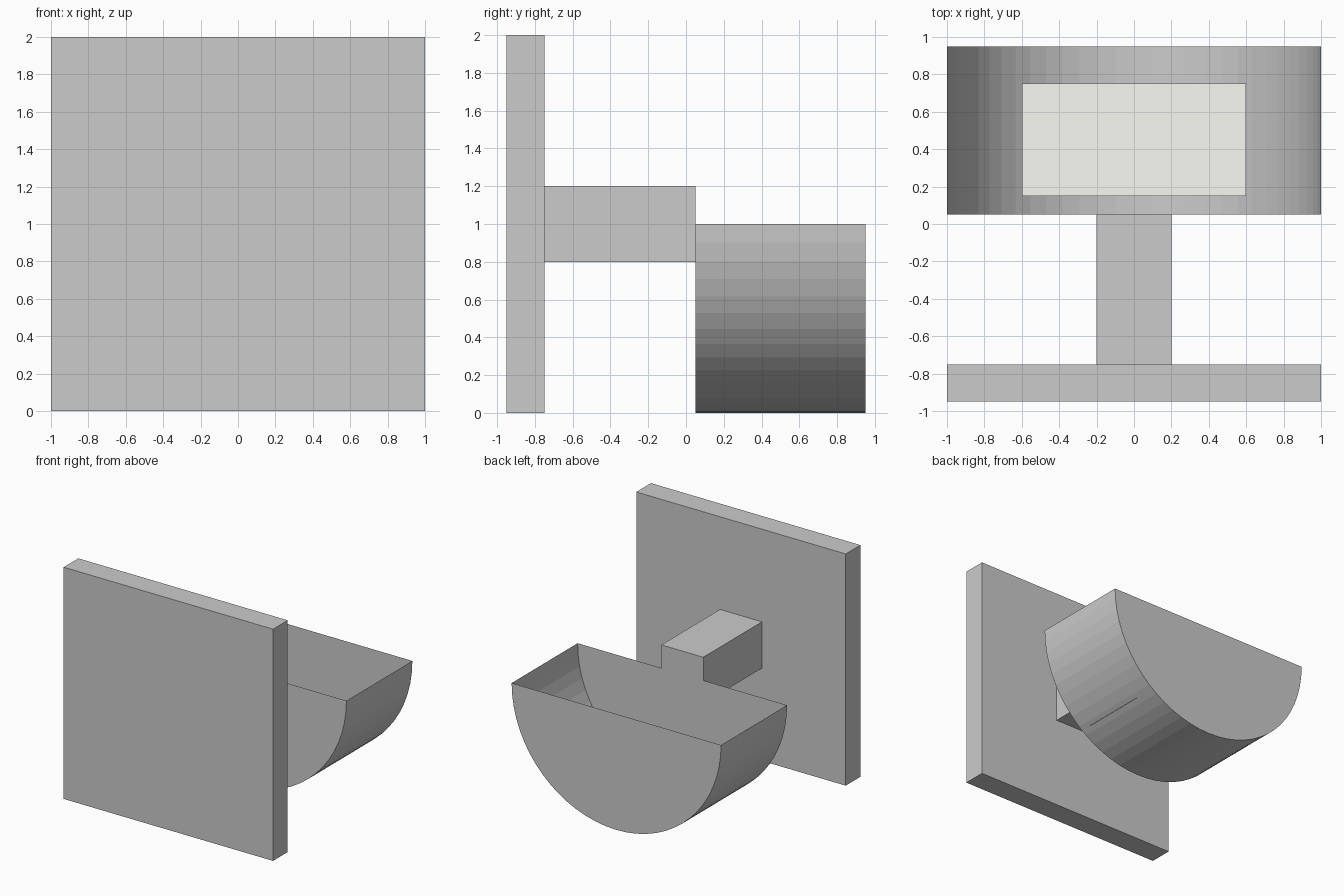
import bpy, bmesh, math

if "Cube" in bpy.data.objects:
    bpy.data.objects.remove(bpy.data.objects["Cube"])


def finish(name, bm):
    bmesh.ops.recalc_face_normals(bm, faces=bm.faces)
    mesh = bpy.data.meshes.new(name)
    bm.to_mesh(mesh)
    bm.free()
    obj = bpy.data.objects.new(name, mesh)
    bpy.context.collection.objects.link(obj)
    return obj


def box(name, low, high):
    bm = bmesh.new()
    bmesh.ops.create_cube(bm, size=1)
    for v in bm.verts:
        v.co = [(a + b) / 2 + c * (b - a) for a, b, c in zip(low, high, v.co)]
    return finish(name, bm)


def half_drum(name, radius, y0, y1, z, segments):
    """Open-topped half cylinder shell with two flat ends."""
    bm = bmesh.new()
    angles = [math.pi + math.pi * i / segments for i in range(segments + 1)]
    near, far = [[bm.verts.new((radius * math.cos(a), y, z + radius * math.sin(a)))
                  for a in angles] for y in (y0, y1)]
    for i in range(segments):
        bm.faces.new((near[i], near[i + 1], far[i + 1], far[i]))
    bm.faces.new(near)
    bm.faces.new(far[::-1])
    bm.normal_update()
    # Make the normals point outward, away from the open top
    obj = finish(name, bm)
    if obj.data.polygons[segments // 2].normal.z > 0:
        obj.data.flip_normals()
    return obj


# Wall plate and the arm that carries the dish
box("wall_plate", (-1, -0.95, 0), (1, -0.75, 2))
box("support_arm", (-0.2, -0.75, 0.8), (0.2, 0.05, 1.2))

# Open half-round dish
half_drum("dish", 1, 0.05, 0.95, 1, 32)

# Pale bar resting in the dish
bar = box("soap_bar", (-0.6, 0.15, 0.2), (0.6, 0.75, 0.4))
cream = bpy.data.materials.new("cream")
cream.diffuse_color = (0.95, 0.95, 0.9, 1)
cream.use_nodes = True
cream.node_tree.nodes["Principled BSDF"].inputs["Base Color"].default_value = cream.diffuse_color
bar.data.materials.append(cream)
